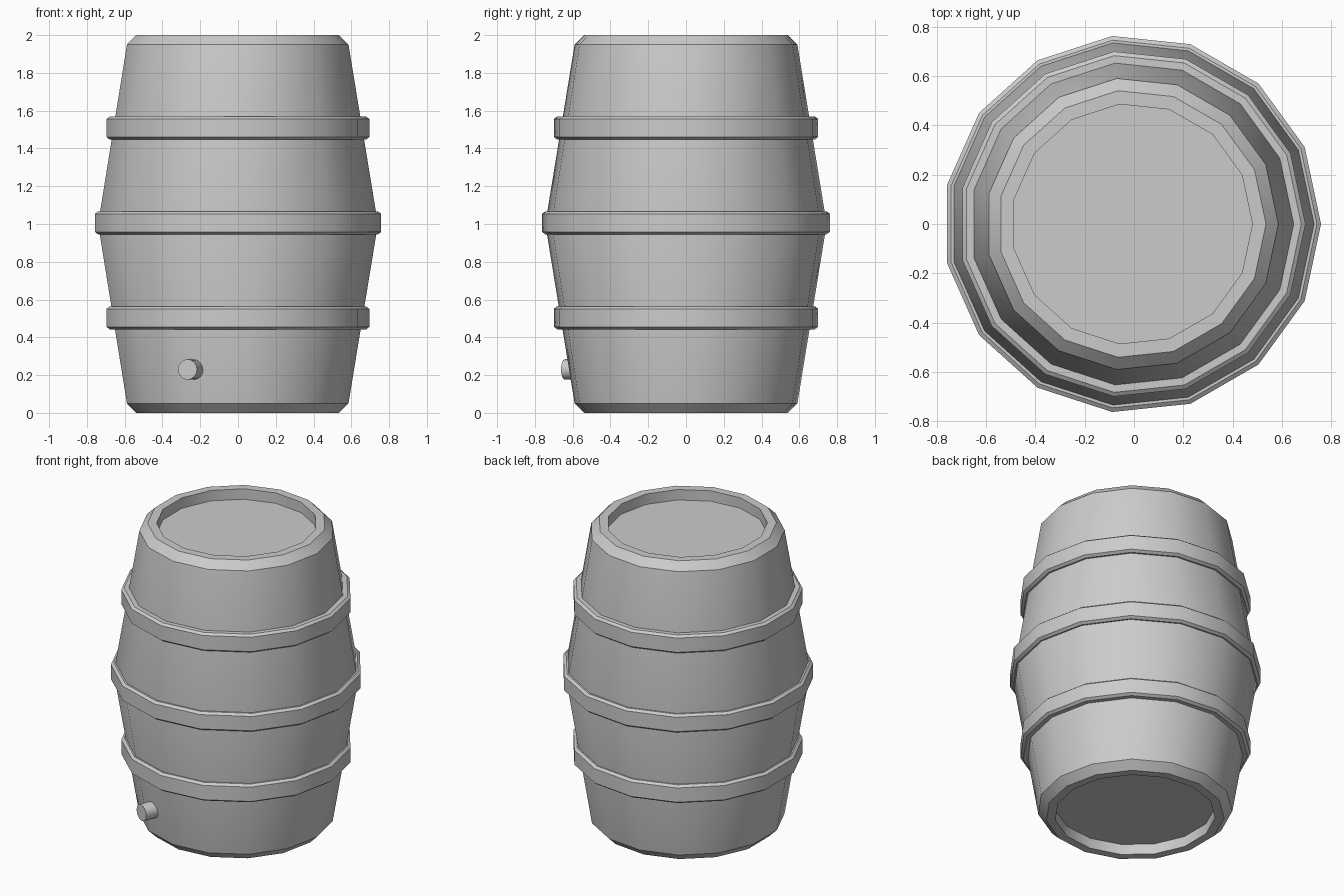
import bpy, bmesh, math
from mathutils import Matrix, Vector

cube = bpy.data.objects.get("Cube")
if cube:
    bpy.data.objects.remove(cube, do_unlink=True)

SIDES = 15
AXIS_X = -0.008  # an odd-sided ring is centred by its bounds

grey = bpy.data.materials.new("plain_grey")
grey.use_nodes = True
colour = (0.6, 0.6, 0.6, 1)
grey.diffuse_color = colour
grey.node_tree.nodes["Principled BSDF"].inputs["Base Color"].default_value = colour


def finish(name, bm):
    bmesh.ops.recalc_face_normals(bm, faces=bm.faces)
    mesh = bpy.data.meshes.new(name)
    bm.to_mesh(mesh)
    bm.free()
    obj = bpy.data.objects.new(name, mesh)
    bpy.context.collection.objects.link(obj)
    mesh.materials.append(grey)
    bpy.ops.object.select_all(action='DESELECT')
    obj.select_set(True)
    bpy.context.view_layer.objects.active = obj
    bpy.ops.object.shade_smooth_by_angle(angle=math.radians(30))
    return obj


def lathe(name, profile, closed):
    """Spin (radius, height) points; open profiles get flat end caps."""
    bm = bmesh.new()
    rings = []
    for r, z in profile:
        angles = [math.tau * i / SIDES for i in range(SIDES)]
        rings.append([bm.verts.new((AXIS_X + r * math.cos(a), r * math.sin(a), z))
                      for a in angles])
    pairs = list(zip(rings, rings[1:]))
    if closed:
        pairs.append((rings[-1], rings[0]))
    else:
        bm.faces.new(rings[0])
        bm.faces.new(rings[-1])
    for low, high in pairs:
        for i in range(SIDES):
            j = (i + 1) % SIDES
            bm.faces.new((low[i], low[j], high[j], high[i]))
    return finish(name, bm)


# Barrel body: bulging staves, chamfered rims and recessed lids at both ends
half = [(0.488, 0.07), (0.488, 0), (0.543, 0), (0.593, 0.05)]
body = half + [(0.749, 1.0)] + [(r, 2 - z) for r, z in reversed(half)]
lathe("barrel_body", body, closed=False)

# Three bevelled hoops
for name, z, r in (("lower_hoop", 0.503, 0.703),
                   ("middle_hoop", 1.006, 0.766),
                   ("upper_hoop", 1.508, 0.703)):
    lathe(name, [(r - 0.1, z - 0.061), (r - 0.017, z - 0.061), (r, z - 0.048),
                 (r, z + 0.048), (r - 0.017, z + 0.061), (r - 0.1, z + 0.061)],
          closed=True)

# Bung near the base, pointing outward from the front right
turn = math.radians(22)
outward = Vector((-math.sin(turn), -math.cos(turn), 0))
centre = Vector((AXIS_X, 0, 0.23)) + outward * 0.612
place = Matrix.Translation(centre) @ outward.to_track_quat('Z', 'Y').to_matrix().to_4x4()
bm = bmesh.new()
bmesh.ops.create_cone(bm, cap_ends=True, segments=16, radius1=0.054,
                      radius2=0.054, depth=0.16, matrix=place)
finish("bung", bm)
